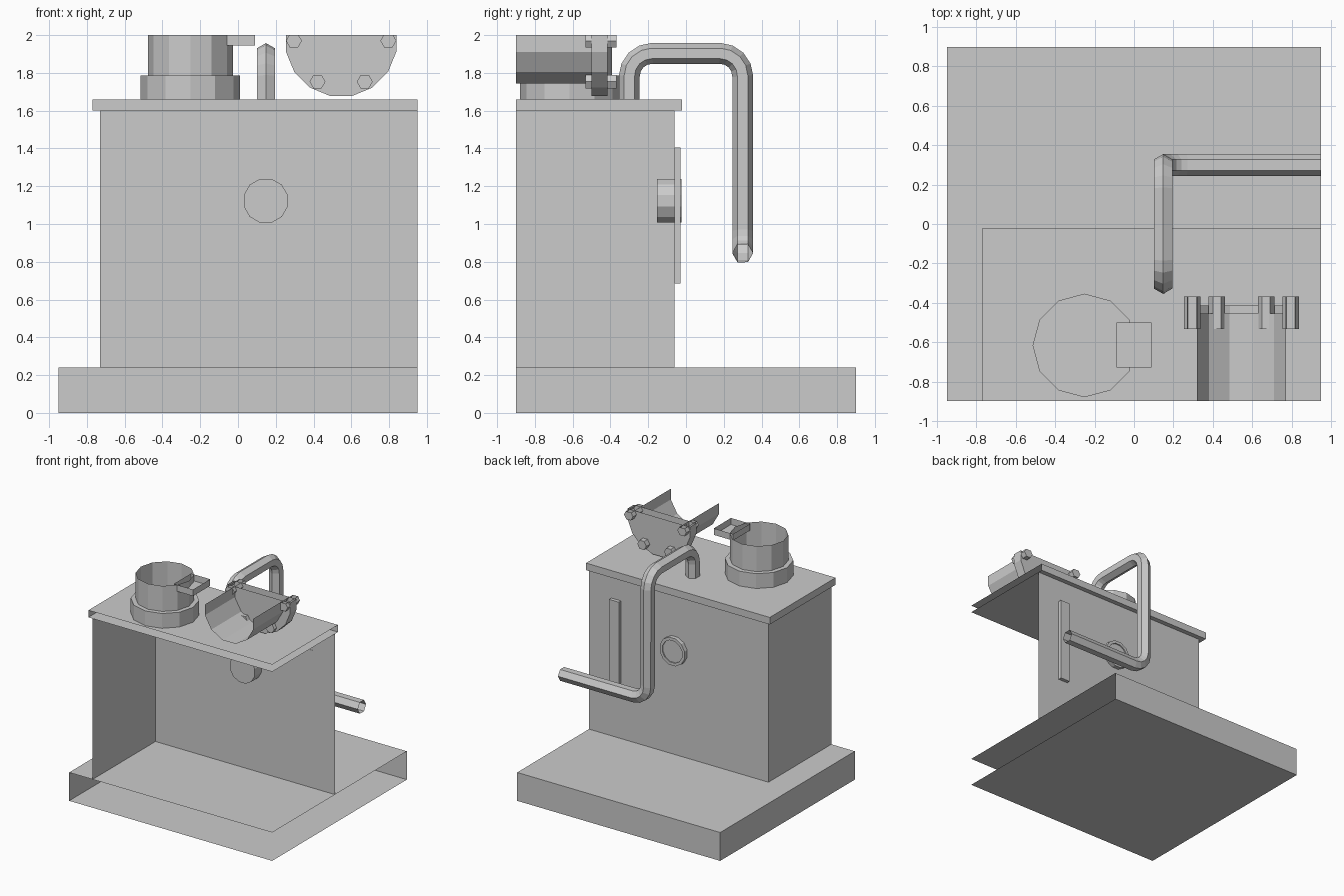
import bpy, bmesh, math
from mathutils import Vector

if "Cube" in bpy.data.objects:
    bpy.data.objects.remove(bpy.data.objects["Cube"])

grey = bpy.data.materials.new("light grey")
grey.diffuse_color = (0.6, 0.6, 0.6, 1)
grey.use_nodes = True
grey.node_tree.nodes["Principled BSDF"].inputs["Base Color"].default_value = grey.diffuse_color

# the model is a section of a larger building, left open at these three planes
CUTS = [((0.95, 0, 0), (1, 0, 0)), ((0, -0.9, 0), (0, -1, 0)), ((0, 0, 2), (0, 0, 1))]
FAR = 0.3


def finish(name, bm):
    bmesh.ops.recalc_face_normals(bm, faces=bm.faces[:])
    for co, no in CUTS:
        bmesh.ops.bisect_plane(bm, geom=bm.verts[:] + bm.edges[:] + bm.faces[:],
                               plane_co=co, plane_no=no, clear_outer=True, dist=1e-5)
    me = bpy.data.meshes.new(name)
    bm.to_mesh(me)
    bm.free()
    me.materials.append(grey)
    ob = bpy.data.objects.new(name, me)
    bpy.context.collection.objects.link(ob)
    return ob


def loft(bm, rings, caps=(True, True)):
    vs = [[bm.verts.new(p) for p in r] for r in rings]
    n = len(vs[0])
    for a, b in zip(vs, vs[1:]):
        for i in range(n):
            bm.faces.new((a[i], a[(i + 1) % n], b[(i + 1) % n], b[i]))
    if caps[0]:
        bm.faces.new(vs[0])
    if caps[1]:
        bm.faces.new(vs[-1])


def box(name, x0, x1, y0, y1, z0, z1):
    bm = bmesh.new()
    loft(bm, [[(x0, y0, z), (x1, y0, z), (x1, y1, z), (x0, y1, z)] for z in (z0, z1)])
    return finish(name, bm)


def turned(name, axis, cx, c2, profile, n, flat=False, caps=(True, True)):
    """Rings of (radius, position) along the z or y axis."""
    bm = bmesh.new()
    rings = []
    for r, t in profile:
        ring = []
        for i in range(n):
            a = 2 * math.pi * (i + (0.5 if flat else 0)) / n
            u, v = cx + r * math.cos(a), c2 + r * math.sin(a)
            ring.append((u, v, t) if axis == 'z' else (u, t, v))
        rings.append(ring)
    loft(bm, rings, caps)
    return finish(name, bm)


def bent_path(pts, rad, seg=4):
    pts = [Vector(p) for p in pts]
    out = [pts[0]]
    for p, c, q in zip(pts, pts[1:], pts[2:]):
        d1, d2 = (p - c).normalized(), (q - c).normalized()
        mid = c + (d1 + d2) * rad
        for i in range(seg + 1):
            a = math.pi / 2 * i / seg
            out.append(mid - d2 * rad * math.cos(a) - d1 * rad * math.sin(a))
    return out + [pts[-1]]


def tube(name, pts, r, n, u):
    bm = bmesh.new()
    rings, u, prev = [], Vector(u), None
    for i, p in enumerate(pts):
        t = Vector()
        if i:
            t += (p - pts[i - 1]).normalized()
        if i < len(pts) - 1:
            t += (pts[i + 1] - p).normalized()
        t.normalize()
        if prev:
            u = prev.rotation_difference(t) @ u
        w = t.cross(u)
        prev = t
        rings.append([p + r * (u * math.cos(2 * math.pi * k / n) + w * math.sin(2 * math.pi * k / n))
                      for k in range(n)])
    loft(bm, rings)
    return finish(name, bm)


# plinth, walls and roof
box("base_slab", -0.95, 0.95 + FAR, -0.9 - FAR, 0.9, 0, 0.24)
box("walls", -0.73, 0.95 + FAR, -0.9 - FAR, -0.06, 0.24, 1.6)
box("roof_slab", -0.77, 0.95 + FAR, -0.9 - FAR, -0.02, 1.6, 1.66)

# upright chimney with collar and bracket
turned("chimney_collar", 'z', -0.252, -0.617, [(0.263, 1.66), (0.263, 1.785)], 12)
turned("chimney", 'z', -0.252, -0.617, [(0.225, 1.785), (0.225, 2 + FAR)], 12)
box("chimney_bracket", -0.09, 0.09, -0.73, -0.5, 1.945, 2 + FAR)

# horizontal duct with bolted end flange
DX, DZ = 0.546, 1.97
turned("duct", 'y', DX, DZ, [(0.234, -0.9 - FAR), (0.234, -0.455)], 12, True, (True, False))
turned("duct_flange", 'y', DX, DZ, [(0.298, -0.5), (0.298, -0.415)], 16, True)
for k in range(6):
    a = math.radians(60 * k)
    z = DZ + 0.25 * math.sin(a)
    if z < 2:
        turned("flange_bolt_%d" % k, 'y', DX + 0.25 * math.cos(a), z,
               [(0.042, -0.533), (0.042, -0.368)], 6)

# bent pipe from the roof, down behind the wall and off to the side
route = [(0.148, -0.3, 1.66), (0.148, -0.3, 1.903), (0.148, 0.3, 1.903),
         (0.148, 0.3, 0.845), (0.95 + FAR, 0.3, 0.845)]
tube("bent_pipe", bent_path(route, 0.12), 0.055, 6, (0, 1, 0))

# round gauge with a recessed face, and a vertical strip on the back wall
turned("gauge", 'y', 0.147, 1.123,
       [(0.12, -0.153), (0.12, -0.025), (0.095, -0.025), (0.095, -0.035)], 12, True)
box("wall_strip", 0.65, 0.74, -0.062, -0.03, 0.685, 1.405)
